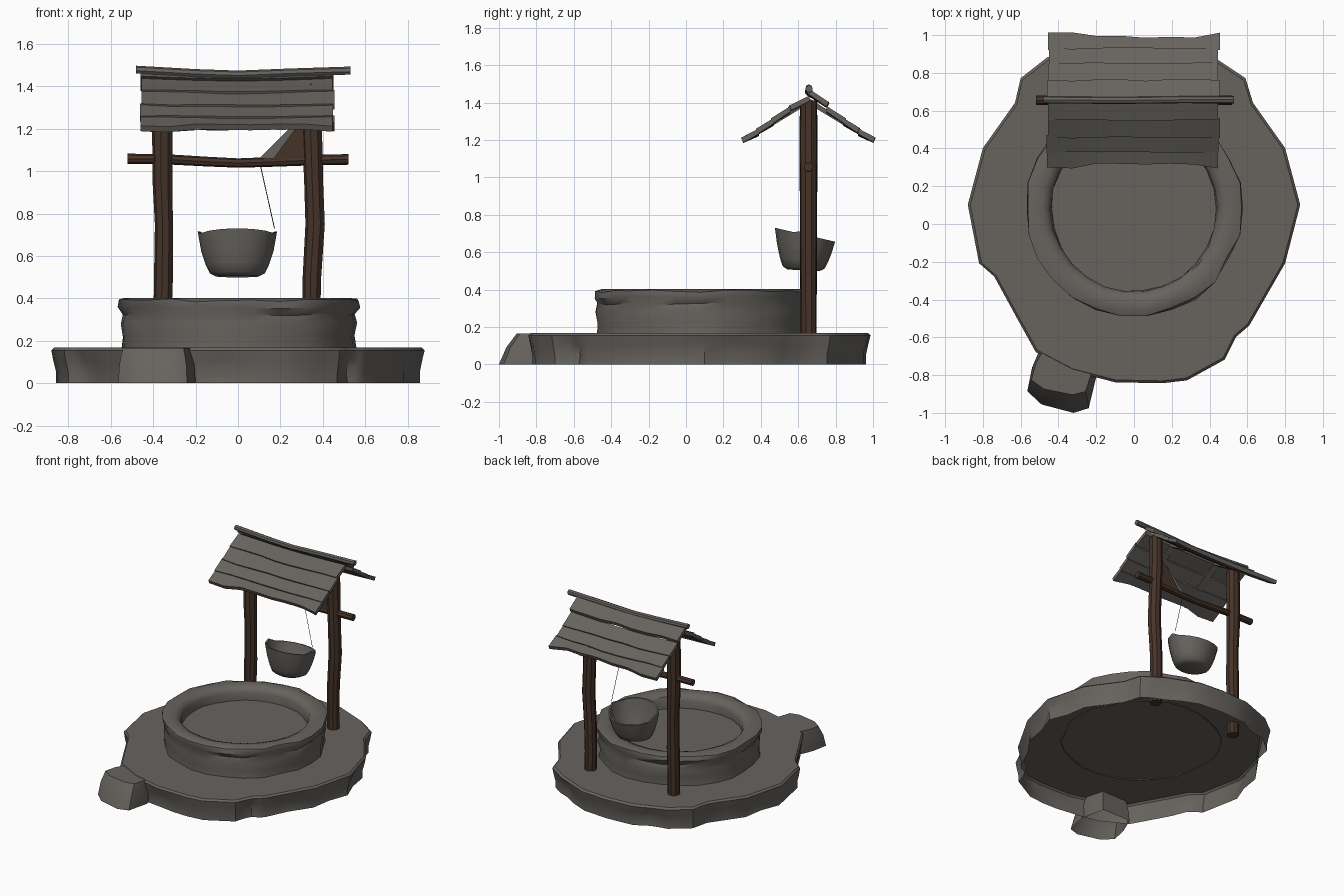
import bpy, bmesh, math, random
from mathutils import Vector

if "Cube" in bpy.data.objects:
    bpy.data.objects.remove(bpy.data.objects["Cube"])

random.seed(4)


def material(name, rgb):
    m = bpy.data.materials.new(name)
    m.diffuse_color = (*rgb, 1)
    m.use_nodes = True
    m.node_tree.nodes["Principled BSDF"].inputs["Base Color"].default_value = m.diffuse_color
    return m


STONE = material("weathered grey", (0.135, 0.125, 0.113))
WOOD = material("dark brown wood", (0.060, 0.034, 0.022))
ROPE = material("dark rope", (0.05, 0.042, 0.035))


def jit(a):
    return random.uniform(-a, a)


def loft(name, rings, mat, cap_start=False, cap_end=False, closed=True, angle=35):
    """Skin a list of point rings into one mesh object."""
    bm = bmesh.new()
    vs = [[bm.verts.new(p) for p in r] for r in rings]
    n = len(rings[0])
    for a, b in zip(vs, vs[1:]):
        for i in range(n if closed else n - 1):
            j = (i + 1) % n
            bm.faces.new((a[i], a[j], b[j], b[i]))
    if cap_start:
        bm.faces.new(vs[0][::-1])
    if cap_end:
        bm.faces.new(vs[-1])
    bmesh.ops.recalc_face_normals(bm, faces=bm.faces)
    me = bpy.data.meshes.new(name)
    bm.to_mesh(me)
    bm.free()
    me.materials.append(mat)
    ob = bpy.data.objects.new(name, me)
    bpy.context.collection.objects.link(ob)
    bpy.ops.object.select_all(action='DESELECT')
    ob.select_set(True)
    bpy.context.view_layer.objects.active = ob
    bpy.ops.object.shade_smooth_by_angle(angle=math.radians(angle))
    return ob


def pole(name, path, mat, sides=9):
    """Round pole through (x, y, z, radius) stations."""
    pts = [Vector(p[:3]) for p in path]
    t = (pts[-1] - pts[0]).normalized()
    u = t.cross(Vector((0, 1, 0))).normalized()
    v = t.cross(u)
    rings = []
    for p, s in zip(pts, path):
        rings.append([p + (u * math.cos(k) + v * math.sin(k)) * s[3]
                      for k in (math.tau * i / sides for i in range(sides))])
    return loft(name, rings, mat, True, True)


# Hollow paved base: irregular outline, chipped side, full top surface
outline = [(0, .985), (-.22, .97), (-.46, .88), (-.6, .77), (-.63, .64), (-.8, .4),
           (-.88, .1), (-.82, -.21), (-.74, -.28), (-.62, -.5), (-.52, -.68),
           (-.33, -.78), (-.1, -.84), (.15, -.845), (.28, -.83), (.48, -.72),
           (.54, -.6), (.61, -.54), (.8, -.21), (.88, .1), (.8, .4), (.63, .64),
           (.59, .77), (.44, .87), (.2, .97)]
fine = []
for a, b in zip(outline, outline[1:] + outline[:1]):
    fine += [Vector(a), (Vector(a) + Vector(b)) / 2]
dents = [random.choice((0, 0, .03)) for _ in fine]
rings = []
for z, s, d in ((0, .975, .6), (.05, .975, 1), (.11, .99, .6), (.155, 1, 0), (.168, .985, 0)):
    rings.append([(p.x * (s - d * e), p.y * (s - d * e) + .002, z + (jit(.012) if .01 < z < .15 else 0))
                  for p, e in zip(fine, dents)])
loft("stone_base", rings, STONE, cap_end=True)

# Step stone leaning out at the front left
foot = [(-.48, -.62), (-.54, -.76), (-.565, -.885), (-.49, -.955), (-.32, -1.0),
        (-.24, -.975), (-.2, -.81), (-.24, -.62)]
rings = [[(x, y, 0) for x, y in foot],
         [(-.38 + (x + .38) * .97, -.7 + (y + .7) * .87, .09) for x, y in foot],
         [(-.38 + (x + .38) * .88, -.7 + (y + .7) * .68, .166) for x, y in foot]]
loft("step_stone", rings, STONE, cap_end=True)

# Round well wall with a groove under the coping and a shallow floor
N = 26
rings = []
bump = [jit(.009) for _ in range(N)]
for r, z in ((.553, .16), (.55, .22), (.56, .285), (.549, .325), (.57, .36),
             (.566, .39), (.535, .402), (.49, .4), (.455, .385), (.44, .355), (.438, .30)):
    ring = []
    for i in range(N):
        k = math.tau * i / N
        rr = r + (bump[i] + jit(.006) if z < .4 and r > .5 else jit(.004))
        ring.append((rr * math.cos(k), .08 + rr * math.sin(k),
                     z + (jit(.008) if .2 < z < .4 and r > .5 else 0)))
    rings.append(ring)
loft("well_wall", rings, STONE, cap_end=True, angle=45)

# Wobbly posts, passing through the base
Y = .655
pole("left_post", [(-.355, Y, .08, .043), (-.355, Y, .3, .044), (-.35, Y, .5, .046),
                   (-.348, Y, .75, .044), (-.355, Y, .95, .048), (-.355, Y, 1.2, .05),
                   (-.355, Y, 1.41, .046)], WOOD)
pole("right_post", [(.35, Y, .08, .043), (.347, Y, .3, .043), (.35, Y, .5, .045),
                    (.365, Y, .75, .047), (.358, Y, .95, .046), (.35, Y, 1.2, .049),
                    (.35, Y, 1.41, .046)], WOOD)

# Sagging cross beam that carries the rope
pole("cross_beam", [(-.52, Y, 1.058, .024), (-.36, Y, 1.057, .024), (-.15, Y, 1.045, .023),
                    (.0, Y, 1.038, .022), (.15, Y, 1.043, .023), (.35, Y, 1.052, .025),
                    (.52, Y, 1.055, .025)], WOOD, 8)


# Gusset brace between beam and right post
def plate(name, tri, mat, y0, y1):
    return loft(name, [[(x, y0, z) for x, z in tri], [(x, y1, z) for x, z in tri]], mat, True, True)


plate("beam_brace", [(.15, 1.05), (.32, 1.05), (.32, 1.24), (.27, 1.21)], WOOD, .635, .675)
plate("brace_edge", [(.1, 1.06), (.17, 1.06), (.3, 1.24), (.25, 1.21)], STONE, .625, .665)

# Rope
pole("rope", [(.105, Y, 1.03, .002), (.172, Y, .73, .002)], ROPE, 4)

# Tilted bucket, open on top with a thin wall
rings = []
B = 16
for r, z in ((.10, .503), (.13, .518), (.15, .56), (.17, .62), (.187, .693), (.175, .693),
             (.155, .61), (.12, .535)):
    ring = []
    for i in range(B):
        k = math.tau * i / B
        x, y = r * math.cos(k), r * .86 * math.sin(k)
        lift = .03 if (i in (0, 8) and z > .69) else 0
        shift = .045 * (z - .6)
        ring.append((x - .003, .632 + y + shift, z - y * .19 * (z - .45) / .2 + lift * .7))
    rings.append(ring)
loft("bucket", rings, STONE, True, True, angle=40)

# Roof: overlapping sagging planks on each slope
slope = [(-.005, 1.437), (.095, 1.382), (.185, 1.318), (.265, 1.262), (.338, 1.218)]
X0, X1, M = -.455, .448, 8
for side, label in ((-1, "front"), (1, "back")):
    for p in range(4):
        (d0, z0), (d1, z1) = slope[p], slope[p + 1]
        d1 += .012
        z1 -= .006
        if side == 1 and p == 0:
            d0, z0 = -.005, 1.478        # raised capping board behind the ridge
            z1 += .022
        ends = (jit(.008), jit(.008))
        rings = []
        for i in range(M):
            t = i / (M - 1)
            x = X0 + (X1 - X0) * t + (ends[0] if i == 0 else ends[1] if i == M - 1 else 0)
            e = jit(.005)
            if p == 3:
                e = (.006 if i in (0, 1, M - 1) else -.014) + jit(.005)
            sag = -.012 * math.sin(math.pi * t)
            a = (x, Y + side * d0, z0 + sag)
            b = (x, Y + side * (d1 + e), z1 - e * .6 + .006 + sag * .5)
            c = (x, b[1] - side * .012, b[2] - .026)
            f = (x, a[1], a[2] - .03)
            rings.append([a, b, c, f])
        loft(f"{label}_roof_plank_{p + 1}", rings, STONE, True, True, angle=20)

# Rafters under both slopes
for side, label in ((-1, "front"), (1, "back")):
    for xc in (-.2, .2):
        rings = []
        for d, z in ((0, 1.405), (.18, 1.29), (.325, 1.197)):
            y = Y + side * d
            rings.append([(xc - .028, y, z + .02), (xc + .028, y, z + .02),
                          (xc + .024, y, z - .012 + d * .03), (xc - .024, y, z - .012 + d * .03)])
        loft(f"{label}_rafter", rings, STONE, True, True)

# Ridge pole
pole("ridge_pole", [(-.48, Y + .002, 1.478, .019), (-.2, Y, 1.462, .019), (.0, Y, 1.455, .019),
                    (.25, Y + .003, 1.465, .019), (.53, Y + .003, 1.473, .02)], STONE, 7)
